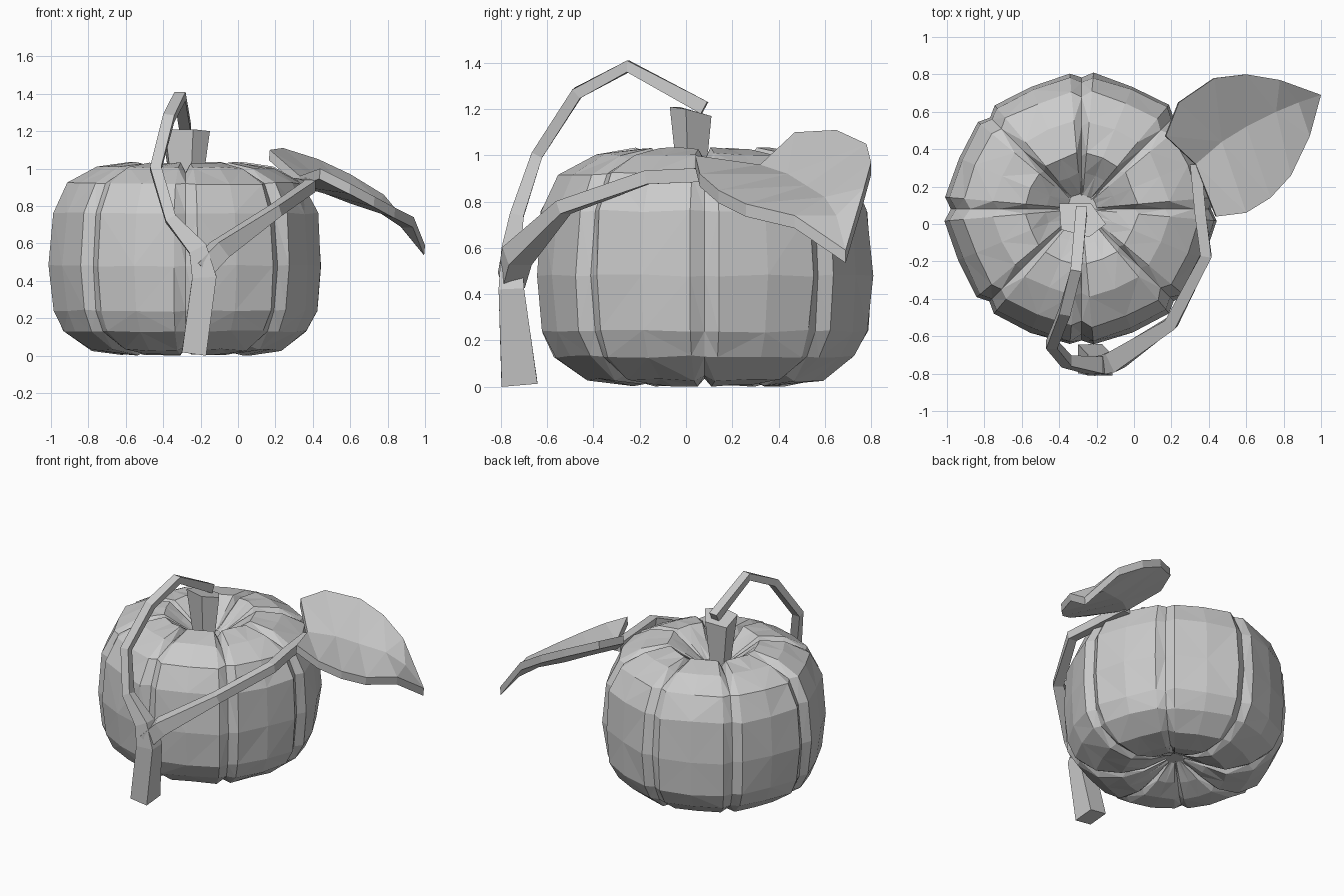
import bpy, bmesh, math, random
from mathutils import Vector

random.seed(4)
if "Cube" in bpy.data.objects:
    bpy.data.objects.remove(bpy.data.objects["Cube"], do_unlink=True)

GREY = (0.6, 0.6, 0.6, 1)
mat = bpy.data.materials.new("plain grey")
mat.use_nodes = True
mat.diffuse_color = GREY
mat.node_tree.nodes["Principled BSDF"].inputs["Base Color"].default_value = GREY


def finish(name, bm):
    bmesh.ops.recalc_face_normals(bm, faces=bm.faces)
    mesh = bpy.data.meshes.new(name)
    bm.to_mesh(mesh)
    bm.free()
    mesh.materials.append(mat)
    obj = bpy.data.objects.new(name, mesh)
    bpy.context.collection.objects.link(obj)
    return obj


def loft(bm, rings):
    """Skin a list of closed rings and cap both ends."""
    rows = [[bm.verts.new(p) for p in ring] for ring in rings]
    n = len(rows[0])
    for a, b in zip(rows, rows[1:]):
        for i in range(n):
            j = (i + 1) % n
            bm.faces.new((a[i], a[j], b[j], b[i]))
    bm.faces.new(rows[0])
    bm.faces.new(rows[-1])


def sweep(name, path, ref):
    """Square bar along points of (x, y, z, width, depth)."""
    pts = [Vector(p[:3]) for p in path]
    rings = []
    for i, p in enumerate(pts):
        before = (p - pts[i - 1]).normalized() if i else Vector()
        after = (pts[i + 1] - p).normalized() if i < len(pts) - 1 else Vector()
        t = (before + after).normalized()
        d = t.cross(Vector(ref)).normalized()
        s = d.cross(t)
        w, h = path[i][3] / 2, path[i][4] / 2
        rings.append([p + s * w * a + d * h * b
                      for a, b in ((-1, -1), (1, -1), (1, 1), (-1, 1))])
    bm = bmesh.new()
    loft(bm, rings)
    return finish(name, bm)


# Pumpkin: eight lobes split by narrow creases, dented at both poles
CX, CY = -0.28, 0.08
# radius, height, crease drop
profile = [(0.06, 0.12, 0), (0.2, 0.05, 0.04), (0.34, 0.005, 0.03), (0.51, 0.03, 0.02),
           (0.65, 0.13, 0), (0.705, 0.24, 0), (0.73, 0.48, 0), (0.705, 0.76, 0),
           (0.63, 0.92, 0), (0.47, 1.005, -0.03), (0.3, 1.03, -0.05),
           (0.19, 0.95, -0.03), (0.08, 0.87, 0)]
rings = []
for r, z, drop in profile:
    ring = []
    for lobe in range(8):
        for offset, scale in ((0, 0.955), (5, 1), (22.5, 0.975), (40, 1)):
            a = math.radians(lobe * 45 + offset)
            k = r * scale + random.uniform(-0.007, 0.007)
            dz = drop if offset == 0 else random.uniform(-0.006, 0.006)
            ring.append((CX + k * math.cos(a), CY + k * math.sin(a), max(0, z + dz)))
    rings.append(ring)
bm = bmesh.new()
loft(bm, rings)
bmesh.ops.triangulate(bm, faces=[f for f in bm.faces if len(f.verts) == 4])
finish("pumpkin", bm)

# Stem: flared five-sided stub with a sloping top
top = [(-0.4, 0.11, 1.17), (-0.23, 0.11, 1.17), (-0.15, 0, 1.2),
       (-0.24, -0.07, 1.21), (-0.39, -0.03, 1.21)]
base = [(-0.28 + (x + 0.28) * 0.62, 0.03 + (y - 0.03) * 0.62, 0.85) for x, y, z in top]
bm = bmesh.new()
loft(bm, [base, top])
finish("stem", bm)

# Vine: thick foot rising into a thin arch that ends on the stem
sweep("vine", [(-0.235, -0.72, 0.015, 0.13, 0.155), (-0.18, -0.755, 0.42, 0.13, 0.11),
               (-0.215, -0.755, 0.57, 0.1, 0.09), (-0.36, -0.735, 0.73, 0.06, 0.06),
               (-0.44, -0.645, 1.0, 0.06, 0.05), (-0.37, -0.47, 1.27, 0.06, 0.05),
               (-0.31, -0.25, 1.385, 0.06, 0.05), (-0.28, 0.08, 1.205, 0.06, 0.06)],
      (1, 0, 0))

# Side branch: wraps around the pumpkin up to the leaf
sweep("side_branch", [(-0.19, -0.755, 0.46, 0.1, 0.1), (-0.1, -0.73, 0.565, 0.1, 0.11),
                      (0.2, -0.53, 0.775, 0.06, 0.07), (0.385, -0.17, 0.905, 0.06, 0.06),
                      (0.355, 0.05, 0.915, 0.06, 0.06), (0.33, 0.32, 0.92, 0.06, 0.06)],
      (0, 0, 1))

# Leaf: folded along its midrib; rows of back edge, midrib, front edge
rows = [((0.17, 0.47, 1.1), (0.33, 0.32, 0.96), (0.44, 0.04, 1.0)),
        ((0.24, 0.65, 1.11), (0.47, 0.44, 0.92), (0.6, 0.06, 0.92)),
        ((0.43, 0.78, 1.05), (0.6, 0.52, 0.87), (0.73, 0.14, 0.85)),
        ((0.6, 0.8, 0.97), (0.76, 0.6, 0.82), (0.84, 0.26, 0.79)),
        ((0.78, 0.77, 0.86), (0.88, 0.65, 0.74), (0.94, 0.47, 0.74))]
bm = bmesh.new()
grid = [[bm.verts.new(p) for p in row] for row in rows]
tip = bm.verts.new((1, 0.69, 0.59))
for a, b in zip(grid, grid[1:]):
    for i in (0, 1):
        bm.faces.new((a[i], b[i], b[i + 1], a[i + 1]))
for i in (0, 1):
    bm.faces.new((grid[-1][i], tip, grid[-1][i + 1]))
bmesh.ops.triangulate(bm, faces=bm.faces[:])
# Give the blade thickness by dropping a copy and closing the rim
rim = [e for e in bm.edges if e.is_boundary]
result = bmesh.ops.extrude_face_region(bm, geom=bm.faces[:], use_keep_orig=True)
lower = [v for v in result["geom"] if isinstance(v, bmesh.types.BMVert)]
bmesh.ops.translate(bm, verts=lower, vec=(-0.005, 0, -0.055))
finish("leaf", bm)
